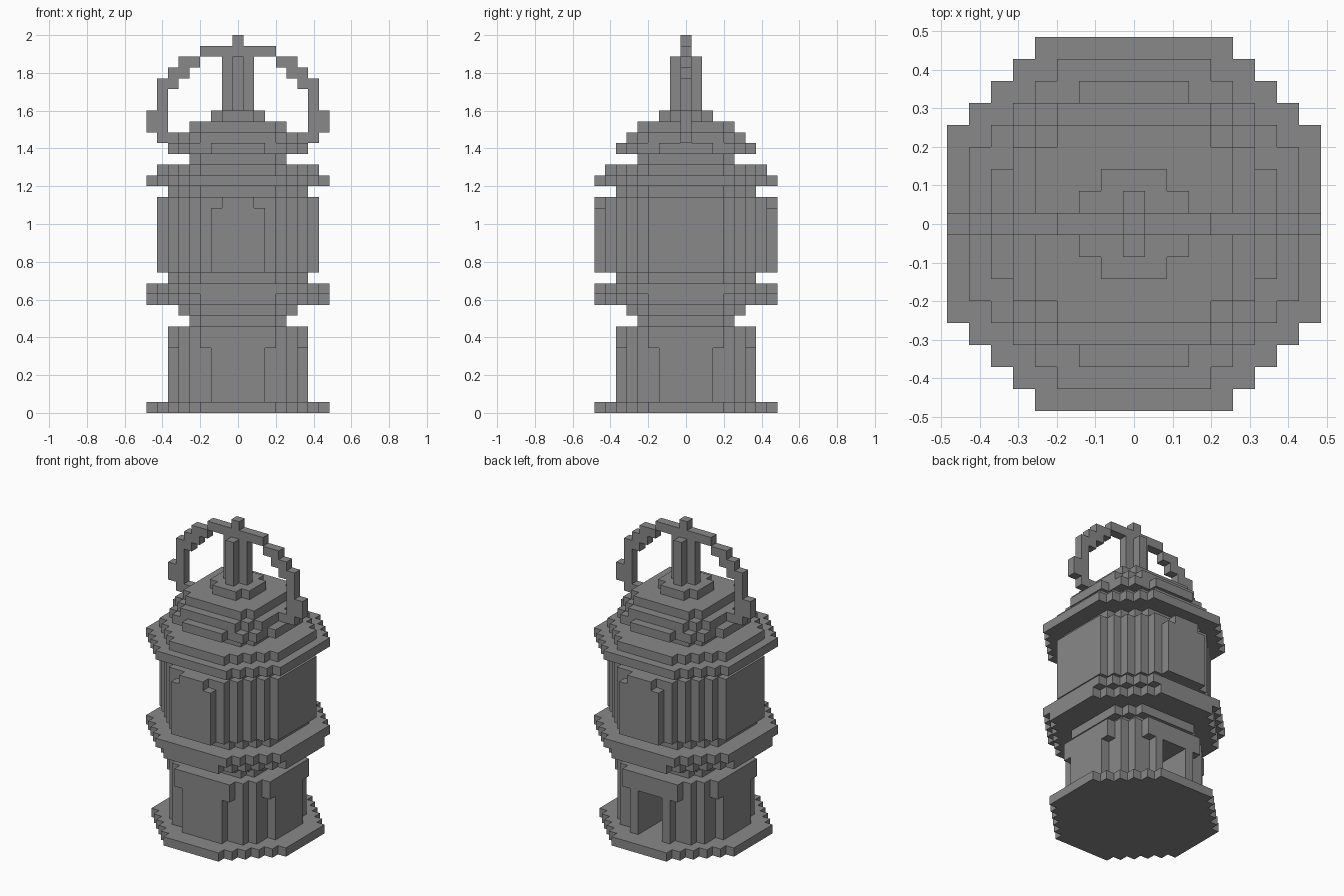
import bpy
import bmesh
from mathutils import Vector

cube = bpy.data.objects.get("Cube")
if cube:
    bpy.data.objects.remove(cube, do_unlink=True)

CELL = 2 / 35

grey = bpy.data.materials.new("plain_grey")
grey.use_nodes = True
grey.diffuse_color = (0.25, 0.25, 0.25, 1)
grey.node_tree.nodes["Principled BSDF"].inputs["Base Color"].default_value = (0.25, 0.25, 0.25, 1)

AXES = [Vector((1, 0, 0)), Vector((0, 1, 0)), Vector((0, 0, 1))]


def build(name, cells):
    """Make one object from the outer skin of a set of grid cells."""
    bm = bmesh.new()
    for cell in cells:
        centre = Vector(cell) + Vector((0, 0, 0.5))
        for k in range(3):
            for sign in (-1, 1):
                n = AXES[k] * sign
                if tuple(int(a + b) for a, b in zip(cell, n)) in cells:
                    continue
                u = AXES[(k + 1) % 3] / 2
                v = AXES[(k + 2) % 3] * sign / 2
                mid = centre + n / 2
                corners = (mid - u - v, mid + u - v, mid + u + v, mid - u + v)
                bm.faces.new([bm.verts.new(p * CELL) for p in corners])
    bmesh.ops.remove_doubles(bm, verts=bm.verts, dist=CELL / 100)
    bmesh.ops.dissolve_limit(bm, angle_limit=0.01, verts=bm.verts, edges=bm.edges)
    mesh = bpy.data.meshes.new(name)
    bm.to_mesh(mesh)
    bm.free()
    mesh.materials.append(grey)
    obj = bpy.data.objects.new(name, mesh)
    bpy.context.collection.objects.link(obj)
    return obj


def grid(half):
    return [(x, y) for x in range(-half, half + 1) for y in range(-half, half + 1)]


def octagon(half, reach, z0, z1):
    """Octagonal slab: corners cut where |x| + |y| passes reach."""
    return {(x, y, z) for x, y in grid(half) if abs(x) + abs(y) <= reach
            for z in range(z0, z1)}


def disc(half, r2, z0, z1):
    """Round slab of the given squared radius."""
    return {(x, y, z) for x, y in grid(half) if x * x + y * y <= r2
            for z in range(z0, z1)}


def box(x0, x1, y0, y1, z0, z1):
    return {(x, y, z) for x in range(x0, x1 + 1) for y in range(y0, y1 + 1)
            for z in range(z0, z1)}


# Foot plate
build("foot_plate", octagon(8, 11, 0, 1))

# Lower body with a rim on top and a doorway at the back
lower = disc(6, 42, 1, 6) | disc(6, 45, 6, 8)
build("lower_body", lower - box(-1, 1, 2, 6, 1, 6))

# Neck and lower collar
build("neck", disc(4, 25, 8, 9) | disc(5, 34, 9, 10))
build("lower_collar", octagon(8, 11, 10, 11) | octagon(8, 12, 11, 12))

# Lantern chamber, with raised panels front and back
chamber = disc(6, 45, 12, 13) | octagon(7, 10, 13, 20) | disc(6, 45, 20, 21)
for y in (-8, 8):
    chamber |= box(-2, 2, y, y, 13, 19) | box(-1, 1, y, y, 19, 20)
build("chamber", chamber)

# Upper collar
build("upper_collar", octagon(8, 12, 21, 22) | octagon(7, 10, 22, 23))

# Stepped cap
build("cap", disc(4, 25, 23, 24) | disc(6, 42, 24, 25) | disc(5, 34, 25, 26)
      | disc(4, 25, 26, 27) | disc(2, 5, 27, 28))

# Cross-shaped post
build("post", disc(1, 1, 28, 33))

# Carrying handle: right half as runs of cells, mirrored
handle = box(-3, 3, 0, 0, 33, 34) | box(0, 0, 0, 0, 34, 35)
runs = [(6, 7, 25, 26), (7, 8, 26, 28), (7, 7, 28, 30),
        (6, 7, 30, 31), (5, 6, 31, 32), (4, 5, 32, 33)]
for a, b, z0, z1 in runs:
    side = box(a, b, 0, 0, z0, z1)
    handle |= side | {(-x, y, z) for x, y, z in side}
build("handle", handle)
